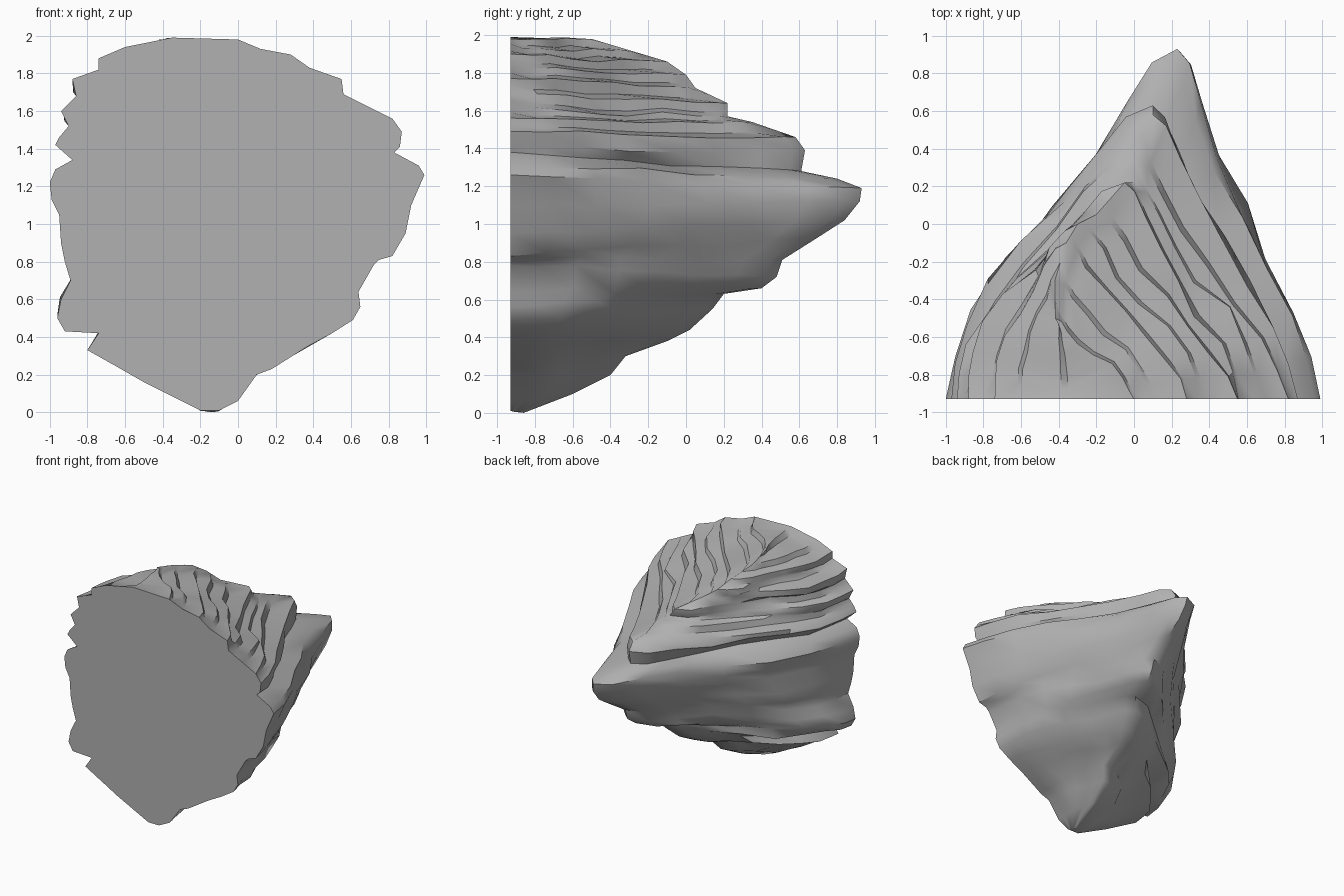
import bpy, bmesh, math
from mathutils import Vector, noise

if "Cube" in bpy.data.objects:
    bpy.data.objects.remove(bpy.data.objects["Cube"])

BACK = -0.93  # plane of the flat cut face

# Ledge silhouettes, bottom to top: left edge (z, x), right edge (z, x)
left = [(.01, -.2), (.06, -.3), (.16, -.5), (.24, -.64), (.33, -.8), (.42, -.74), (.43, -.92),
        (.5, -.96), (.6, -.94), (.7, -.89), (.8, -.92), (.9, -.94), (1.05, -.95), (1.13, -.99),
        (1.22, -1.0), (1.29, -.97), (1.34, -.88), (1.42, -.97), (1.46, -.95), (1.52, -.9),
        (1.6, -.94), (1.68, -.86), (1.77, -.88), (1.82, -.74), (1.88, -.74), (1.94, -.6), (1.99, -.35)]
right = [(.01, -.1), (.06, .0), (.2, .1), (.23, .18), (.35, .37), (.42, .5), (.49, .61),
         (.56, .65), (.64, .64), (.78, .72), (.81, .75), (.83, .82), (.95, .89), (1.1, .92),
         (1.26, .99), (1.31, .96), (1.38, .83), (1.41, .86), (1.49, .87), (1.56, .82),
         (1.62, .7), (1.69, .56), (1.77, .55), (1.83, .38), (1.9, .28), (1.93, .12), (1.98, .0)]
# Foremost point of each ledge (z, x, y)
tip = [(0, -.13, -.86), (.1, -.1, -.6), (.2, -.05, -.4), (.3, 0, -.32), (.38, 0, -.1), (.44, .05, .02),
       (.55, .1, .14), (.63, .15, .2), (.66, .2, .4), (.72, .22, .48), (.81, .22, .51), (.93, .24, .7),
       (1.02, .24, .84), (1.12, .24, .92), (1.19, .23, .93), (1.24, .18, .8), (1.28, .1, .61),
       (1.39, .1, .63), (1.46, .1, .58), (1.54, 0, .35), (1.57, 0, .22), (1.64, -.05, .22),
       (1.72, -.2, .05), (1.79, -.3, 0), (1.86, -.36, -.1), (1.92, -.42, -.3), (1.98, -.42, -.5)]
# Normalised plan curve from the cut face (0) to the tip (1): (depth, inward)
plan = [(0, 0), (.12, .05), (.25, .14), (.4, .3), (.55, .48), (.7, .66), (.85, .8), (.96, .9)]


def ledge_point(edge, tp, t, f, i, side):
    """Point on one ledge, bulging wider away from the main spur, with rocky noise."""
    z = edge[0] + (tp[0] - edge[0]) * t
    spur = math.exp(-((tp[0] - 1.12) / .3) ** 2)
    if side < 0:
        power = 1.55 - .5 * spur
    else:
        power = .9 if tp[0] > 1.1 else 1.4 - .52 * spur
    x = edge[1] + (tp[1] - edge[1]) * f ** power
    y = BACK + (tp[2] - BACK) * t
    if t > 0:
        fade = math.sin(math.pi * t) * min(1, tp[2] - BACK)
        n = noise.noise(Vector((t * 4 + side * 9, i * .75, 3.1)))
        m = noise.noise(Vector((t * 5 + side * 9, i * .4, 8.7)))
        x += side * .08 * n * fade
        y += .05 * n * fade
        z += .04 * m * fade
    return Vector((x, y, z))


outlines = []
for i, (a, b, c) in enumerate(zip(left, right, tip)):
    pts = [ledge_point(a, c, t, f, i, -1) for t, f in plan]
    pts.append(Vector((c[1], c[2], c[0])))
    pts += [ledge_point(b, c, t, f, i, 1) for t, f in reversed(plan)]
    outlines.append(pts)

# Layered steps: split each upper band into a tread and a riser inside the silhouette
n = len(plan)
layers = []
for i, lo in enumerate(outlines):
    layers.append(lo)
    if 18 <= i < len(outlines) - 1:
        hi = outlines[i + 1]
        step = []
        for k in range(len(lo)):
            depth = 1 - abs(k - n) / n
            s = min(1, 3 * math.sin(math.pi * depth))
            p = lo[k].lerp(hi[k], .5)
            q = lo[k].lerp(hi[k], .85)
            q.z = lo[k].z + (hi[k].z - lo[k].z) * .3
            step.append(p.lerp(q, s))
        layers.append(step)

bm = bmesh.new()
rings = [[bm.verts.new(p) for p in pts] for pts in layers]

# Weathered ledge surface
for lo, hi in zip(rings, rings[1:]):
    for k in range(len(lo) - 1):
        bm.faces.new((lo[k], hi[k], hi[k + 1], lo[k + 1]))
# Underside, crown and flat cut face
caps = [bm.faces.new(rings[0]), bm.faces.new(rings[-1][::-1])]
caps.append(bm.faces.new([r[0] for r in rings] + [r[-1] for r in reversed(rings)]))
bmesh.ops.recalc_face_normals(bm, faces=bm.faces)
bmesh.ops.triangulate(bm, faces=caps)

mesh = bpy.data.meshes.new("rock_outcrop")
bm.to_mesh(mesh)
bm.free()
rock = bpy.data.objects.new("rock_outcrop", mesh)
bpy.context.collection.objects.link(rock)

# Dark grey stone
stone = bpy.data.materials.new("stone")
stone.diffuse_color = (.44, .44, .44, 1)
stone.use_nodes = True
stone.node_tree.nodes["Principled BSDF"].inputs["Base Color"].default_value = stone.diffuse_color
mesh.materials.append(stone)

bpy.context.view_layer.objects.active = rock
rock.select_set(True)
bpy.ops.object.shade_smooth_by_angle(angle=math.radians(38))
